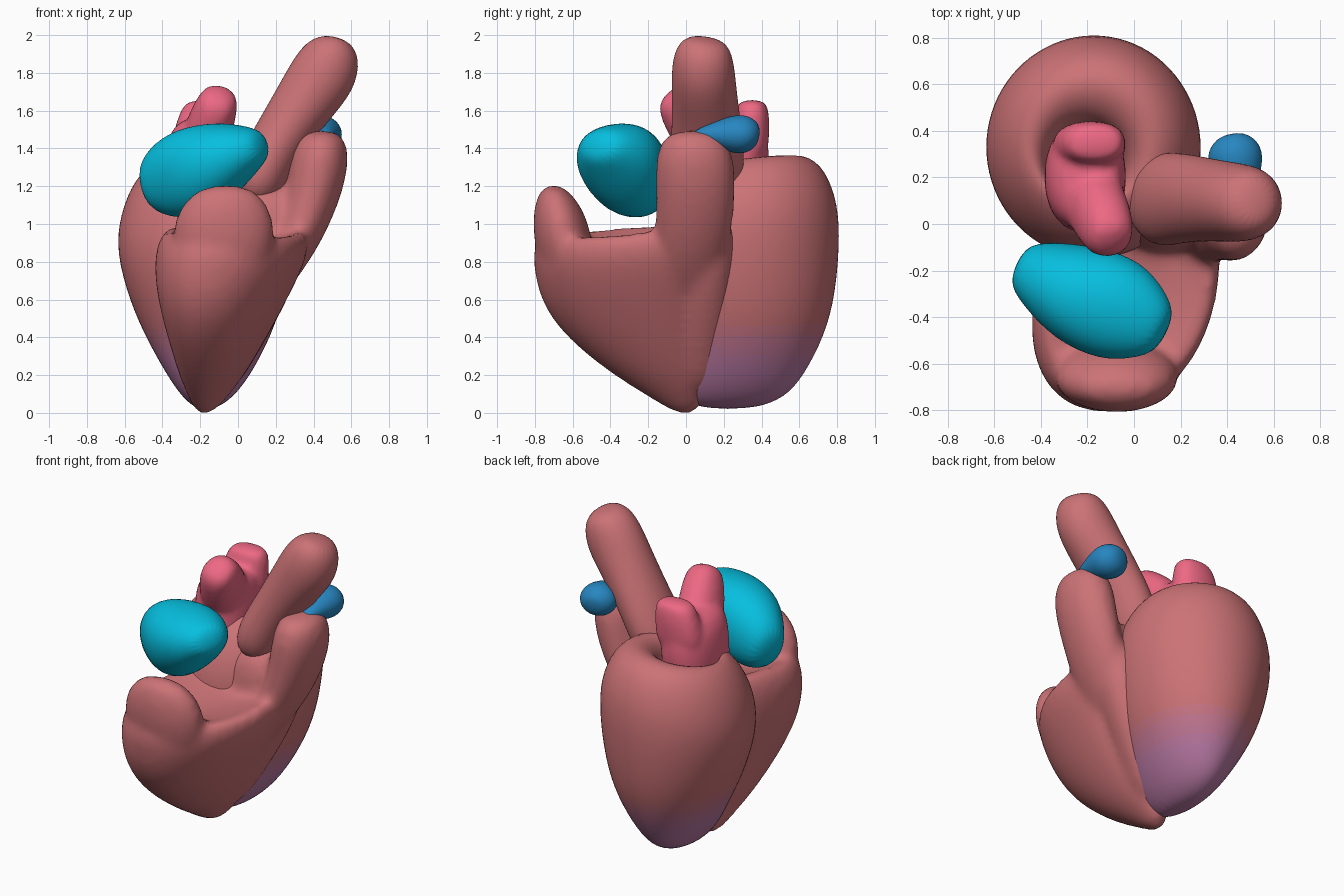
import bpy, bmesh, math
from mathutils import Vector


def material(name, rgb):
    m = bpy.data.materials.new(name)
    m.diffuse_color = (*rgb, 1)
    return m


MUSCLE = (0.60, 0.17, 0.18)
PURPLE = (0.48, 0.19, 0.37)
muscle = material("muscle", MUSCLE)
cyan = material("cyan", (0.002, 0.52, 0.74))
blue = material("blue", (0.02, 0.24, 0.53))
pink = material("pink", (0.85, 0.14, 0.23))
SIDES = 20


def power(v, p):
    return math.copysign(abs(v) ** p, v)


def loft(bm, rings, follow=False, shear=0, tilt=(0, 0), p=1):
    """Rings are (x, y, z, rx, ry); follow turns each ring across the path; p < 1 squares it."""
    loops = []
    pts = [Vector(r[:3]) for r in rings]
    for i, (x, y, z, rx, ry) in enumerate(rings):
        c = pts[i]
        u, v = Vector((1, 0, 0)), Vector((0, 1, 0))
        if follow:
            t = (pts[min(i + 1, len(pts) - 1)] - pts[max(i - 1, 0)]).normalized()
            up = Vector((0, 1, 0)) if abs(t.y) < 0.7 else Vector((0, 0, 1))
            u = up.cross(t).normalized()
            v = t.cross(u)
        loop = []
        for k in range(SIDES):
            a = 2 * math.pi * k / SIDES
            d = u * rx * power(math.cos(a), p) + v * ry * power(math.sin(a), p)
            if not follow:
                f = min(1, max(0, (z - 0.3) / 0.6))
                d.z += f * (tilt[0] * d.x + tilt[1] * d.y)
                d.x += shear * d.y
            loop.append(bm.verts.new(c + d))
        loops.append(loop)
    for a, b in zip(loops, loops[1:]):
        for k in range(SIDES):
            n = (k + 1) % SIDES
            bm.faces.new((a[k], a[n], b[n], b[k]))
    bm.faces.new(loops[0][::-1])
    bm.faces.new(loops[-1])


def finish(name, bm, mat, merge=0, soften=6):
    """Round the lofts off; merge is the voxel size that fuses several lofts."""
    bmesh.ops.recalc_face_normals(bm, faces=bm.faces)
    me = bpy.data.meshes.new(name)
    bm.to_mesh(me)
    bm.free()
    ob = bpy.data.objects.new(name, me)
    bpy.context.collection.objects.link(ob)
    ob.modifiers.new("round", 'SUBSURF').levels = 2
    if merge:
        r = ob.modifiers.new("fuse", 'REMESH')
        r.mode = 'VOXEL'
        r.voxel_size = merge
        s = ob.modifiers.new("soften", 'SMOOTH')
        s.factor, s.iterations = 0.5, soften
    dg = bpy.context.evaluated_depsgraph_get()
    ob.data = bpy.data.meshes.new_from_object(ob.evaluated_get(dg))
    ob.modifiers.clear()
    ob.data.materials.clear()
    ob.data.materials.append(mat)
    for f in ob.data.polygons:
        f.use_smooth = True
    return ob


# left ventricle: round rear chamber with a funnel in its top
bm = bmesh.new()
loft(bm, [(-.17, .22, .02, .05, .14), (-.16, .25, .08, .135, .28),
          (-.155, .28, .2, .225, .35), (-.155, .32, .4, .335, .42),
          (-.16, .33, .6, .415, .47), (-.175, .33, .9, .48, .495),
          (-.175, .33, 1.1, .455, .47), (-.18, .34, 1.27, .375, .385),
          (-.19, .34, 1.345, .265, .265), (-.2, .28, 1.28, .185, .19),
          (-.2, .26, 1.15, .16, .16), (-.2, .26, 1.0, .13, .13)], tilt=(.1, .12))
lv = finish("left_ventricle", bm, muscle)

# purple fade towards the tip of the left ventricle
STEPS = 8
for i in range(1, STEPS + 1):
    f = i / STEPS
    lv.data.materials.append(material(
        f"tip_fade_{i}", [a + (b - a) * f for a, b in zip(MUSCLE, PURPLE)]))
for face in lv.data.polygons:
    f = (0.5 - face.center.z) / 0.25
    face.material_index = round(STEPS * min(1, max(0, f)))

# right ventricle: open bowl, front wall, outflow trunk and rear shelf
bm = bmesh.new()
loft(bm, [(-.18, .0, -.01, .04, .05), (-.16, -.04, .08, .10, .15),
          (-.14, -.14, .2, .17, .25), (-.11, -.245, .4, .255, .395),
          (-.085, -.30, .6, .335, .475), (-.045, -.305, .8, .395, .51),
          (-.02, -.305, .92, .39, .51), (-.01, -.30, .98, .345, .465),
          (-.01, -.30, .95, .285, .38), (-.01, -.30, .91, .18, .24),
          (-.01, -.30, .89, .06, .08)], shear=.18, tilt=(-.05, .08), p=.94)
loft(bm, [(-.08, -.55, .55, .18, .12), (-.08, -.635, .8, .26, .155),
          (-.075, -.66, .98, .28, .155), (-.07, -.68, 1.10, .235, .125),
          (-.065, -.70, 1.18, .16, .075), (-.065, -.70, 1.205, .07, .03)])
loft(bm, [(.05, -.02, .5, .10, .15), (.25, .02, .8, .14, .2),
          (.37, .05, 1.05, .145, .21), (.42, .05, 1.25, .16, .215),
          (.435, .045, 1.4, .155, .205), (.44, .04, 1.50, .10, .13)])
loft(bm, [(.1, .03, .7, .25, .15), (.14, .05, 1.0, .25, .17),
          (.15, .07, 1.15, .2, .15), (.15, .08, 1.2, .1, .08)])
# fill that softens the groove against the left ventricle
loft(bm, [(-.08, .06, .1, .06, .10), (.0, .08, .35, .13, .14),
          (.12, .1, .6, .15, .15), (.22, .12, .85, .15, .15),
          (.26, .13, 1.05, .12, .12)])
finish("right_ventricle", bm, muscle, .025, 10)

# aorta
bm = bmesh.new()
loft(bm, [(.07, .1, 1.10, .10, .12), (.10, .1, 1.22, .155, .21),
          (.20, .115, 1.42, .145, .195), (.355, .1, 1.65, .165, .175),
          (.46, .09, 1.80, .185, .172), (.515, .09, 1.93, .145, .15),
          (.53, .1, 1.985, .06, .08)], follow=True)
finish("aorta", bm, muscle)

# pulmonary artery stub
bm = bmesh.new()
loft(bm, [(.46, .03, 1.47, .03, .02), (.455, .16, 1.475, .075, .07),
          (.44, .27, 1.475, .125, .11), (.42, .34, 1.475, .11, .095),
          (.41, .385, 1.465, .05, .05)], follow=True)
finish("pulmonary_artery", bm, blue)

# right atrium
bm = bmesh.new()
loft(bm, [(-.50, -.17, 1.20, .10, .09), (-.41, -.21, 1.22, .20, .15),
          (-.24, -.30, 1.27, .255, .225), (-.06, -.37, 1.36, .195, .235),
          (.06, -.43, 1.40, .125, .165), (.135, -.47, 1.42, .07, .09)],
     follow=True, p=.95)
finish("right_atrium", bm, cyan)

# left atrium: block with two horns
bm = bmesh.new()
loft(bm, [(-.2, .16, .95, .13, .16), (-.21, .19, 1.15, .175, .24),
          (-.21, .21, 1.35, .18, .24), (-.205, .20, 1.48, .165, .23),
          (-.18, .18, 1.57, .11, .17)], p=.9)
loft(bm, [(-.19, .16, 1.35, .12, .15), (-.16, .07, 1.50, .13, .16),
          (-.11, -.03, 1.63, .115, .13), (-.09, -.09, 1.70, .085, .085)],
     follow=True, p=.9)
loft(bm, [(-.2, .32, 1.3, .17, .11), (-.19, .345, 1.5, .155, .1),
          (-.17, .35, 1.60, .135, .09), (-.165, .35, 1.66, .11, .07)], p=.85)
finish("left_atrium", bm, pink, .02)
